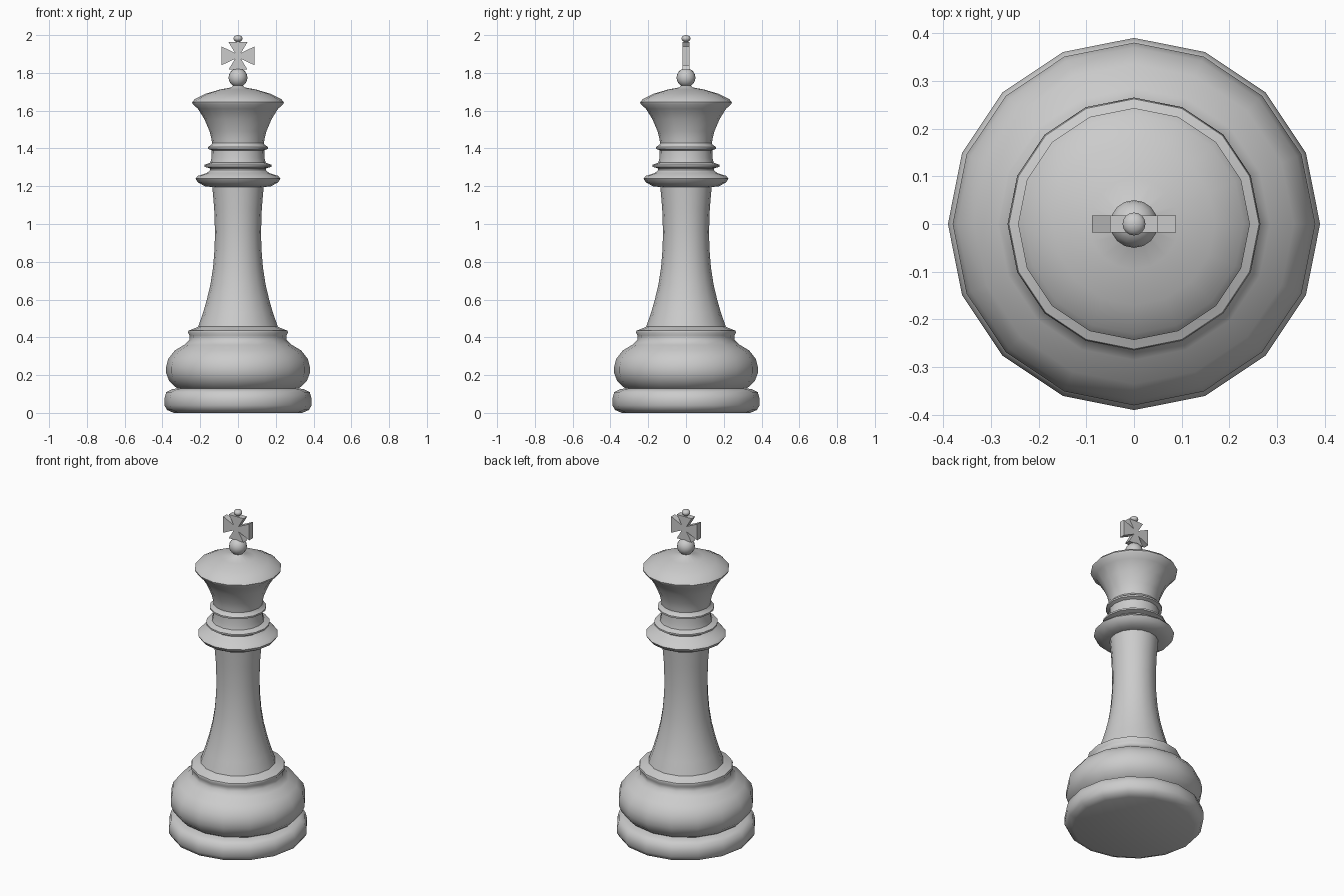
import bpy
import bmesh
from math import pi, sin, cos, radians

cube = bpy.data.objects.get("Cube")
if cube:
    bpy.data.objects.remove(cube, do_unlink=True)

grey = bpy.data.materials.new("plain grey")
grey.use_nodes = True
GREY = (0.6, 0.6, 0.6, 1)
grey.diffuse_color = GREY
grey.node_tree.nodes["Principled BSDF"].inputs["Base Color"].default_value = GREY


def finish(bm, name, angle=50):
    bmesh.ops.recalc_face_normals(bm, faces=bm.faces)
    mesh = bpy.data.meshes.new(name)
    bm.to_mesh(mesh)
    bm.free()
    mesh.materials.append(grey)
    obj = bpy.data.objects.new(name, mesh)
    bpy.context.collection.objects.link(obj)
    bpy.ops.object.select_all(action='DESELECT')
    obj.select_set(True)
    bpy.context.view_layer.objects.active = obj
    if angle:
        bpy.ops.object.shade_smooth_by_angle(angle=radians(angle))
    return obj


def lathe(name, profile, sides=16):
    """Turn (radius, height) points around z and cap both ends."""
    bm = bmesh.new()
    rings = [[bm.verts.new((r * cos(2 * pi * i / sides), r * sin(2 * pi * i / sides), z))
              for i in range(sides)] for r, z in profile]
    for low, high in zip(rings, rings[1:]):
        for i in range(sides):
            j = (i + 1) % sides
            bm.faces.new((low[i], low[j], high[j], high[i]))
    bm.faces.new(rings[0])
    bm.faces.new(rings[-1])
    return finish(bm, name)


def ball(name, radius, z):
    bm = bmesh.new()
    bmesh.ops.create_uvsphere(bm, u_segments=16, v_segments=10, radius=radius)
    bmesh.ops.translate(bm, verts=bm.verts, vec=(0, 0, z))
    return finish(bm, name)


# Foot and bulging base
lathe("base", [
    (0.34, 0), (0.375, 0.015), (0.39, 0.04), (0.39, 0.075), (0.38, 0.11),
    (0.35, 0.125), (0.32, 0.13), (0.335, 0.14), (0.365, 0.17), (0.38, 0.21),
    (0.38, 0.245), (0.37, 0.285), (0.335, 0.33), (0.285, 0.36), (0.258, 0.385),
    (0.256, 0.41), (0.265, 0.425), (0.262, 0.435), (0.225, 0.45), (0.205, 0.46)])

# Flared shaft
lathe("shaft", [
    (0.215, 0.44), (0.208, 0.465), (0.185, 0.53), (0.165, 0.6), (0.146, 0.68),
    (0.132, 0.77), (0.124, 0.87), (0.122, 0.96), (0.126, 1.08), (0.137, 1.21)])

# Wide collar with two thin rings above
lathe("collar", [
    (0.13, 1.195), (0.175, 1.2), (0.212, 1.22), (0.225, 1.24), (0.212, 1.255),
    (0.165, 1.27), (0.148, 1.285), (0.15, 1.295), (0.178, 1.303), (0.178, 1.313),
    (0.146, 1.325), (0.14, 1.35), (0.139, 1.39), (0.158, 1.398), (0.158, 1.408),
    (0.14, 1.42), (0.135, 1.44)])

# Cup and shallow domed lid
lathe("crown", [
    (0.136, 1.41), (0.14, 1.45), (0.15, 1.49), (0.178, 1.555), (0.212, 1.61),
    (0.24, 1.635), (0.243, 1.645), (0.23, 1.66), (0.17, 1.69), (0.095, 1.712),
    (0.035, 1.723), (0.022, 1.735)])

ball("crown_ball", 0.05, 1.775)

# Cross with four flaring arms
CENTRE, THICK = 1.89, 0.018
bm = bmesh.new()
outline = []
for k in range(4):
    reach = 0.088 if k % 2 == 0 else 0.073
    c, s = cos(k * pi / 2), sin(k * pi / 2)
    for along, side in ((reach, -0.05), (reach, 0.05), (0.016, 0.016)):
        outline.append(bm.verts.new((along * c - side * s, -THICK,
                                     CENTRE + along * s + side * c)))
front = bm.faces.new(outline)
extruded = bmesh.ops.extrude_face_region(bm, geom=[front])
bmesh.ops.translate(bm, vec=(0, 2 * THICK, 0),
                    verts=[g for g in extruded["geom"] if isinstance(g, bmesh.types.BMVert)])
bmesh.ops.triangulate(bm, faces=[f for f in bm.faces if len(f.verts) > 4])
finish(bm, "cross", angle=None)

# Small flattened bead on the cross
bead = ball("cross_bead", 0.024, 0)
bead.scale.z = 0.75
bead.location.z = 1.982
lathe("bead_neck", [(0.012, 1.955), (0.012, 1.975)])
